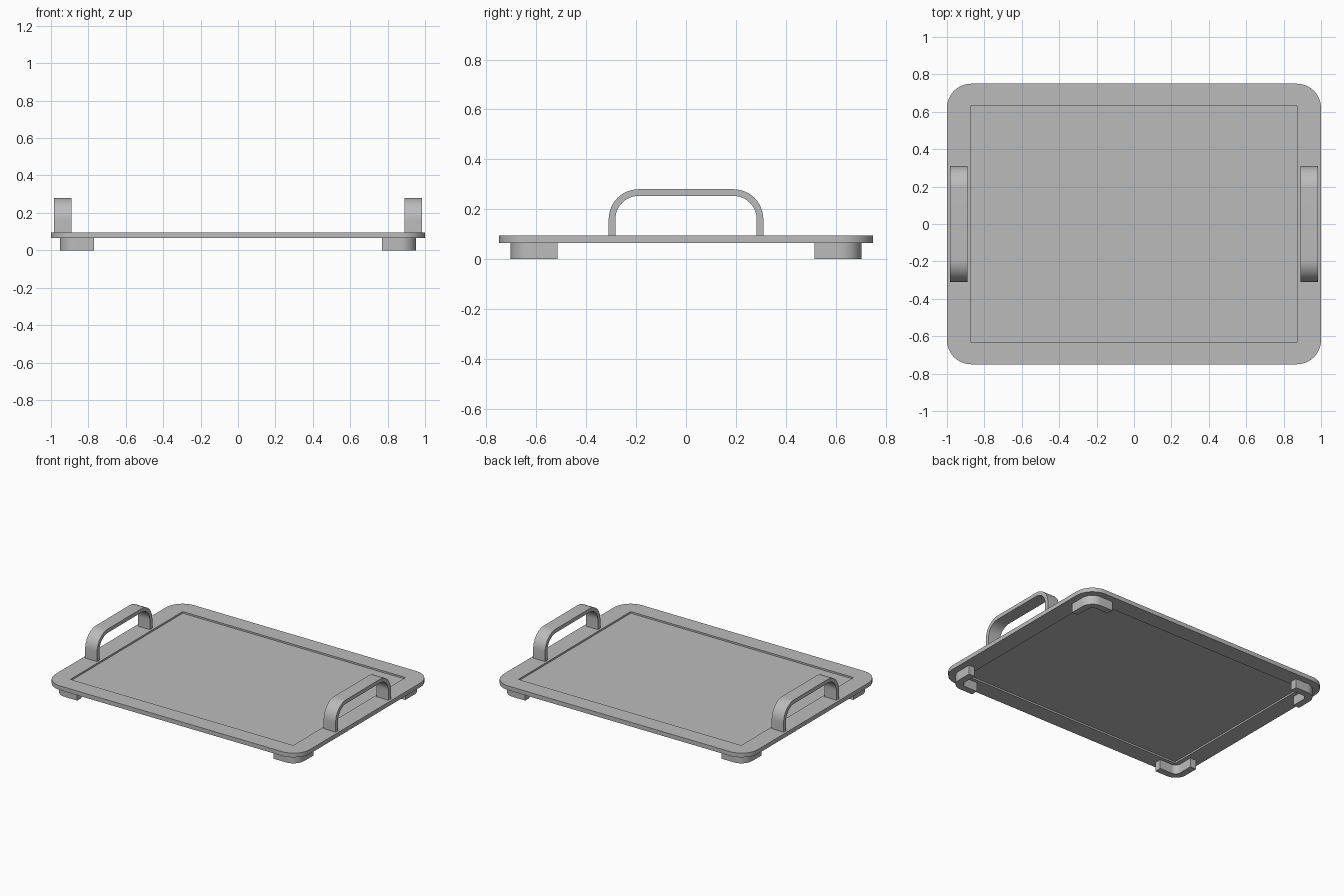
import bpy
import bmesh
from math import cos, sin, pi
from mathutils import Vector

cube = bpy.data.objects.get("Cube")
if cube:
    bpy.data.objects.remove(cube, do_unlink=True)

# Single grey finish
GREY = (0.5, 0.5, 0.5, 1.0)
grey = bpy.data.materials.new("grey_metal")
grey.use_nodes = True
grey.diffuse_color = GREY
grey.node_tree.nodes["Principled BSDF"].inputs["Base Color"].default_value = GREY


def fillet(corners, steps=12):
    """Outline from right-angled corners (u, v, radius)."""
    pts = [Vector(c[:2]) for c in corners]
    out = []
    for i, p in enumerate(pts):
        r = corners[i][2]
        if r == 0:
            out.append(p)
            continue
        d1 = (pts[i - 1] - p).normalized()
        d2 = (pts[(i + 1) % len(pts)] - p).normalized()
        centre = p + r * (d1 + d2)
        for k in range(steps + 1):
            t = k / steps * pi / 2
            out.append(centre - r * (d2 * cos(t) + d1 * sin(t)))
    return out


def rectangle(w, h, r=0):
    return fillet([(-w, -h, r), (w, -h, r), (w, h, r), (-w, h, r)])


def extrude(name, outlines, start, end, along_x=False):
    """Extrude an outline, with optional holes, along z or x."""
    def place(u, v, w):
        return (w, u, v) if along_x else (u, v, w)
    bm = bmesh.new()
    edges = []
    for outline in outlines:
        vs = [bm.verts.new(place(p.x, p.y, start)) for p in outline]
        if len(outlines) == 1:
            bm.faces.new(vs)
        else:
            edges += [bm.edges.new((vs[i - 1], vs[i])) for i in range(len(vs))]
    if edges:
        bmesh.ops.triangle_fill(bm, edges=edges, use_beauty=True)
    res = bmesh.ops.extrude_face_region(bm, geom=bm.faces[:], use_keep_orig=True)
    moved = [g for g in res["geom"] if isinstance(g, bmesh.types.BMVert)]
    bmesh.ops.translate(bm, verts=moved, vec=place(0, 0, end - start))
    bmesh.ops.recalc_face_normals(bm, faces=bm.faces[:])
    mesh = bpy.data.meshes.new(name)
    bm.to_mesh(mesh)
    bm.free()
    mesh.materials.append(grey)
    obj = bpy.data.objects.new(name, mesh)
    bpy.context.collection.objects.link(obj)
    bpy.ops.object.select_all(action="DESELECT")
    obj.select_set(True)
    bpy.context.view_layer.objects.active = obj
    bpy.ops.object.shade_smooth_by_angle(angle=pi / 6)
    return obj


# Rounded rim with a thinner panel set into its opening
extrude("tray_rim", [rectangle(1, 0.75, 0.13), rectangle(0.875, 0.63)], 0.065, 0.095)
extrude("tray_panel", [rectangle(0.875, 0.63)], 0.077, 0.083)

# Arched strap handles at both ends
arch = fillet([(-0.31, 0.095, 0), (-0.31, 0.28, 0.12), (0.31, 0.28, 0.12), (0.31, 0.095, 0),
               (0.283, 0.095, 0), (0.283, 0.253, 0.093), (-0.283, 0.253, 0.093),
               (-0.283, 0.095, 0)])
for side, sx in (("left", 1), ("right", -1)):
    extrude(side + "_handle", [arch], sx * 0.89, sx * 0.983, along_x=True)

# Curved angle feet under the corners
foot = fillet([(0.77, 0.703, 0), (0.953, 0.703, 0.085), (0.953, 0.515, 0),
               (0.905, 0.515, 0), (0.905, 0.655, 0.04), (0.77, 0.655, 0)])
for side, sx in (("left", 1), ("right", -1)):
    for end, sy in (("front", -1), ("back", 1)):
        outline = [Vector((p.x * sx, p.y * sy)) for p in foot]
        extrude(f"{end}_{side}_foot", [outline], 0, 0.065)
